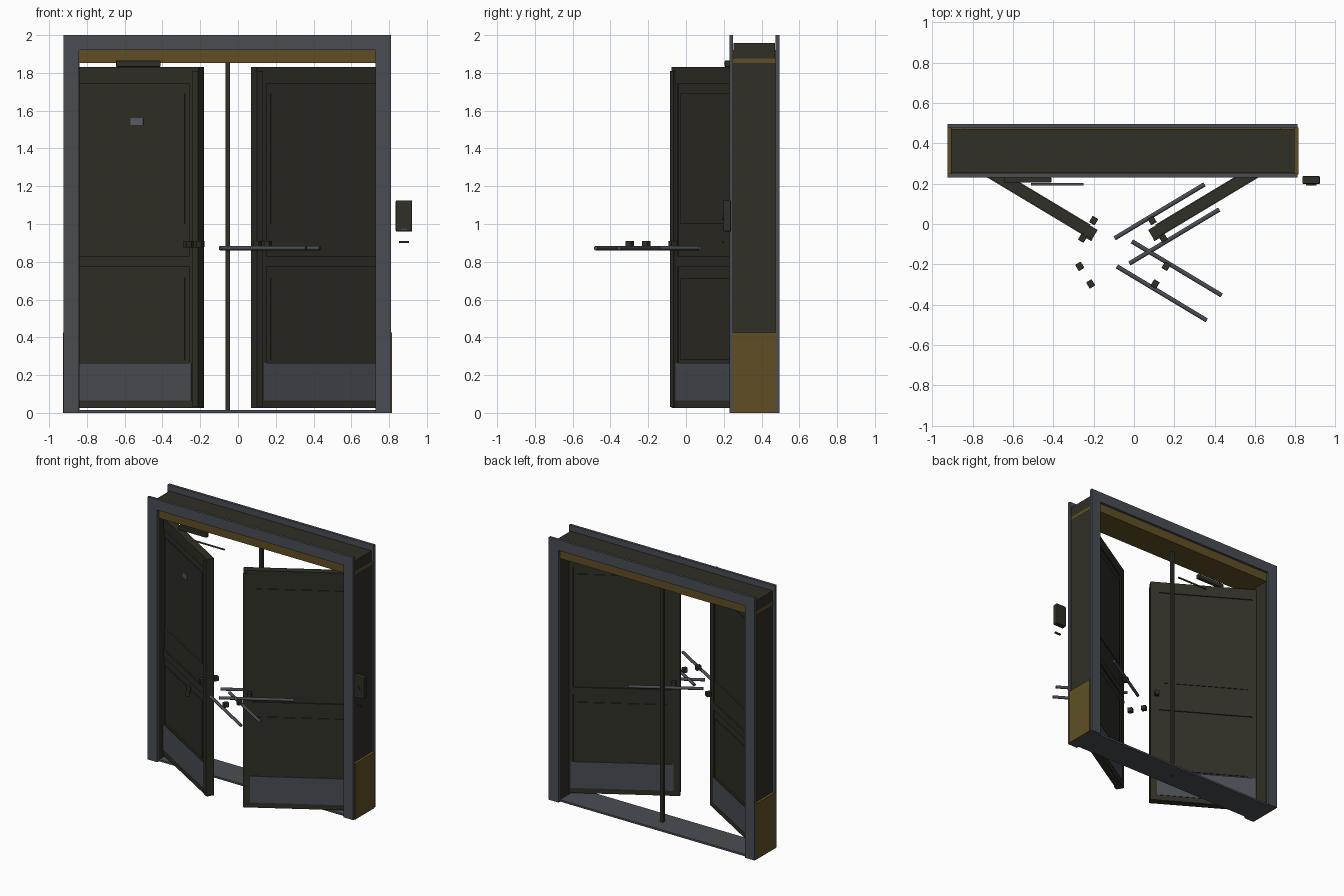
import bpy, math
from math import cos, sin, radians

if "Cube" in bpy.data.objects:
    bpy.data.objects.remove(bpy.data.objects["Cube"])


def mat(name, rgb):
    m = bpy.data.materials.new(name)
    m.diffuse_color = (*rgb, 1)
    m.use_nodes = True
    m.node_tree.nodes["Principled BSDF"].inputs["Base Color"].default_value = m.diffuse_color
    return m


DARK = mat("dark_olive", (0.029, 0.028, 0.019))
STEEL = mat("slate_steel", (0.066, 0.074, 0.088))
BROWN = mat("ochre_brown", (0.115, 0.078, 0.018))
PLATE = mat("pale_slate", (0.10, 0.115, 0.14))


def block(name, c, size, m, rot=0.0, bevel=0.0):
    """Box from centre and size, turned about z."""
    bpy.ops.mesh.primitive_cube_add(size=1, location=c, rotation=(0, 0, rot))
    o = bpy.context.object
    o.name = name
    o.scale = size
    bpy.ops.object.transform_apply(location=False, rotation=False, scale=True)
    o.data.materials.append(m)
    if bevel:
        b = o.modifiers.new("bevel", 'BEVEL')
        b.width, b.segments = bevel, 2
    return o


def span(name, x, y, z, m, bevel=0.0):
    """Box from its ranges on the three axes."""
    r = (x, y, z)
    return block(name, [(a + b) / 2 for a, b in r], [b - a for a, b in r], m, 0, bevel)


CX = -0.055           # middle of the doorway
ANG = radians(31)     # how far the doors stand open

# casings on both faces of the wall
for side, y in (("front", (0.23, 0.25)), ("back", (0.475, 0.495))):
    span(side + "_casing_left", (-0.925, -0.842), y, (0, 2), STEEL)
    span(side + "_casing_right", (0.728, 0.81), y, (0, 2), STEEL)
    span(side + "_casing_head", (-0.842, 0.728), y, (1.92, 2), STEEL)

# jambs, outer kick panels, head box, soffit, threshold
for sg, side in ((-1, "left"), (1, "right")):
    block(side + "_jamb", (CX + sg * 0.818, 0.3625, 0.942), (0.066, 0.225, 1.856), DARK)
    block(side + "_base_panel", (CX + sg * 0.861, 0.3625, 0.2125), (0.02, 0.232, 0.425), BROWN)
span("head_box", (-0.907, 0.797), (0.252, 0.47), (1.875, 1.957), DARK)
span("soffit", (-0.907, 0.797), (0.25, 0.475), (1.852, 1.875), BROWN)
for y in ((0.249, 0.252), (0.47, 0.476)):
    span("soffit_face", (-0.842, 0.728), y, (1.852, 1.92), BROWN)
span("threshold", (-0.915, 0.80), (0.249, 0.476), (0.0, 0.014), STEEL)

# centre post
span("centre_post", (-0.067, -0.043), (0.35, 0.374), (0, 1.852), DARK)


def door(sg, side):
    """Door leaf: s runs from hinge to tip, t from back face to front face."""
    hx, hy = 0.785, 0.367

    def part(name, s, t, z, m):
        a, b = sum(s) / 2, sum(t) / 2
        x = hx - a * cos(ANG) + b * sin(ANG)
        y = hy - a * sin(ANG) - b * cos(ANG)
        block(side + "_door_" + name, (CX + sg * x, y, sum(z) / 2),
              (s[1] - s[0], t[1] - t[0], z[1] - z[0]), m, sg * ANG)

    full = (0, 0.055)
    part("core", (0.01, 0.76), (0.008, 0.047), (0.03, 1.82), DARK)
    part("hinge_stile", (0, 0.03), full, (0.025, 1.83), DARK)
    part("tip_stile", (0.71, 0.77), full, (0.025, 1.83), DARK)
    for n, z in (("bottom", (0.025, 0.23)), ("middle", (0.775, 0.83)), ("top", (1.745, 1.83))):
        part(n + "_rail", (0.03, 0.71), full, z, DARK)
    for n, z in (("lower", (0.28, 0.715)), ("upper", (1.0, 1.69))):
        part(n + "_panel", (0.06, 0.68), (0.003, 0.052), z, DARK)
    part("edge_strip", (0.735, 0.772), (0.055, 0.064), (0.03, 1.81), DARK)
    part("front_kick_plate", (0.01, 0.725), (0.055, 0.059), (0.065, 0.265), STEEL)
    part("back_kick_plate", (0.01, 0.725), (-0.004, 0), (0.065, 0.265), STEEL)
    if sg < 0:
        part("sign", (0.352, 0.428), (0.052, 0.058), (1.525, 1.56), PLATE)


door(-1, "left")
door(1, "right")

# door closer and its arm
span("closer_body", (-0.645, -0.41), (0.205, 0.232), (1.832, 1.865), DARK, 0.004)
span("closer_arm", (-0.51, -0.25), (0.192, 0.203), (1.785, 1.793), STEEL)

# push bars
for x, y, sg in ((0.127, 0.063, 1), (0.20, -0.062, 1), (0.212, -0.22, -1), (0.138, -0.344, -1)):
    bpy.ops.mesh.primitive_cylinder_add(vertices=16, radius=0.011, depth=0.52,
                                        location=(x, y, 0.872),
                                        rotation=(0, math.pi / 2, sg * ANG))
    o = bpy.context.object
    o.name = "push_bar"
    o.data.materials.append(STEEL)
    bpy.ops.object.shade_smooth_by_angle()

# bar brackets, mirrored about the doorway middle
for sg in (-1, 1):
    for x, y, turn in ((0.145, 0.017, 1), (0.2, -0.07, 1), (0.214, -0.21, -1), (0.16, -0.297, -1)):
        block("bar_bracket", (CX + sg * x, y, 0.893), (0.032, 0.036, 0.035), DARK, sg * turn * ANG, 0.003)

# wall reader with button, slot and the small bar below
span("reader_body", (0.835, 0.922), (0.198, 0.238), (0.96, 1.125), DARK, 0.006)
bpy.ops.mesh.primitive_cylinder_add(vertices=20, radius=0.013, depth=0.006,
                                    location=(0.878, 0.196, 1.035), rotation=(math.pi / 2, 0, 0))
bpy.context.object.name = "reader_button"
bpy.context.object.data.materials.append(DARK)
span("reader_slot", (0.862, 0.895), (0.195, 0.199), (0.968, 0.976), STEEL)
span("reader_lower_bar", (0.853, 0.905), (0.19, 0.202), (0.9, 0.911), DARK)
